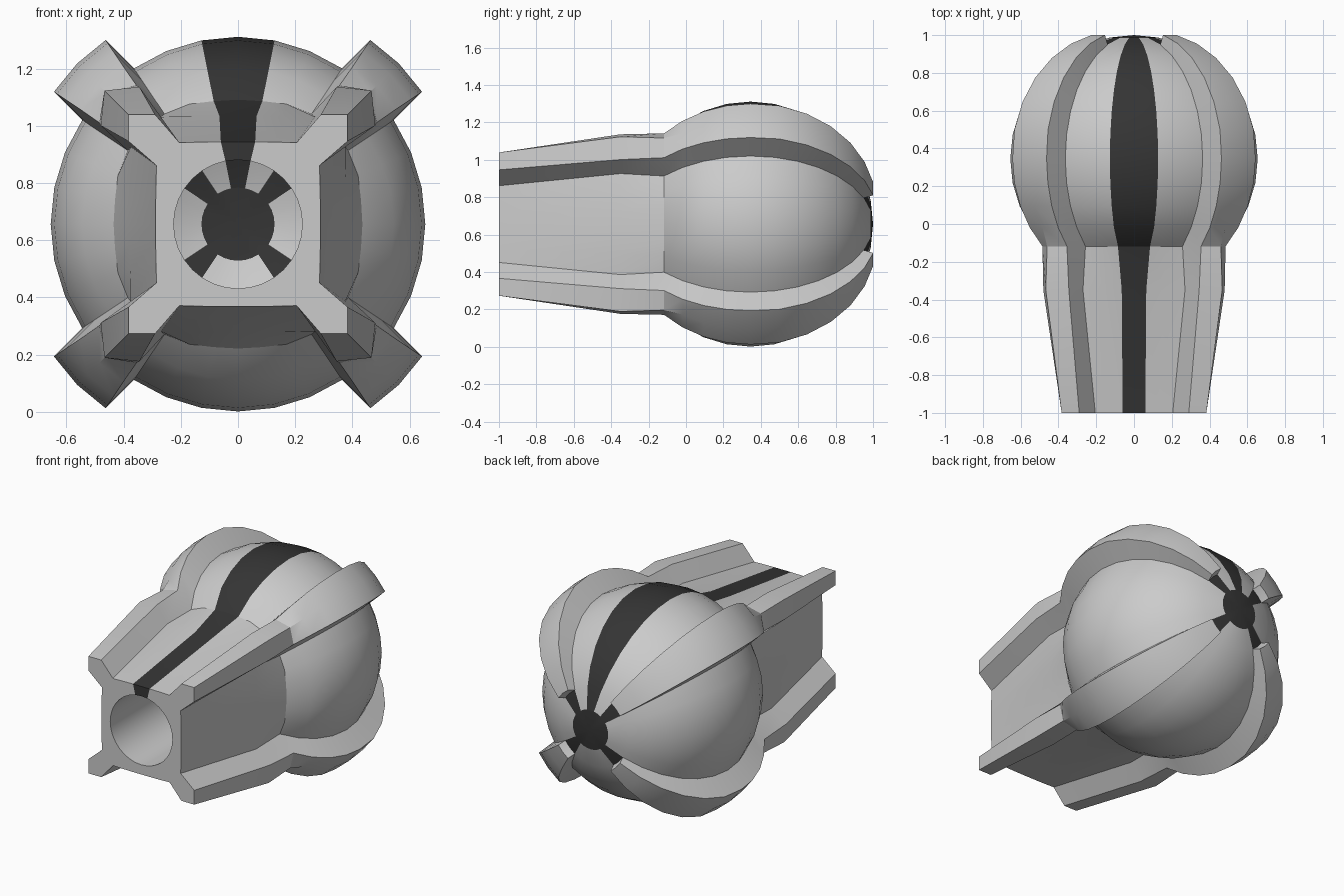
import bpy, bmesh
from math import sin, cos, pi, radians

if "Cube" in bpy.data.objects:
    bpy.data.objects.remove(bpy.data.objects["Cube"])

R, CY, CZ = 0.655, 0.345, 0.656      # bulb radius, centre y, axis height
STEP = radians(11.25)                # 32 sides around the y axis
BORE = 0.225

dark = bpy.data.materials.new("dark_grey")
dark.diffuse_color = (0.035, 0.035, 0.035, 1)
dark.use_nodes = True
dark.node_tree.nodes["Principled BSDF"].inputs["Base Color"].default_value = dark.diffuse_color


def place(k, uv, y):
    """Turn a one-eighth section point into a position on column k."""
    k %= 32
    u, v = uv
    n = k // 8
    if k % 8 > 4:
        n, u = n + 1, -u
    c, s = cos(n * pi / 2), sin(n * pi / 2)
    return (u * c + v * s, y, CZ + v * c - u * s)


def fold(k):
    return min(k % 8, 8 - k % 8)


def circle(r):
    return [(r * sin(j * STEP), r * cos(j * STEP)) for j in range(5)]


# Body stations from back to front: (y, five section points from side middle to diagonal)
stations = [(CY + R * cos(i * STEP), circle(R * sin(i * STEP))) for i in range(1, 12)]
stations += [
    (-0.118, [(0, .435), (.085, .43), (.17, .42), (.257, .385), (.327, .327)]),
    (-0.35, [(0, .378), (.065, .378), (.16, .377), (.27, .375), (.325, .325)]),
    (-1.0, [(0, .288), (.06, .288), (.13, .287), (.205, .285), (.245, .245)])]

# Rib crest stations: (y, corner point, ridge point), starting at the second ring
crest = []
for i in range(2, 12):
    t = i * STEP
    rear = i < 8
    h = 0.055 + 0.09 * sin((t - 2 * STEP) / (6 * STEP) * pi / 2) if rear else 0.14
    d = h * 0.7071 * (sin(t) if rear else 1)
    y, sec = stations[i - 1]
    crest.append((y + (h * cos(t) if rear else 0),
                  (sec[3][0] + d, sec[3][1] + d), (sec[4][0] + d, sec[4][1] + d)))
crest += [(-0.118, (.355, .485), (.46, .46)),
          (-0.35, (.345, .48), (.467, .467)),
          (-1.0, (.29, .383), (.383, .383))]


def body(i, k):
    return place(k, stations[i][1][fold(k)], stations[i][0])


def top(i, k):
    y, corner, ridge = crest[i]
    return place(k, ridge if fold(k) == 4 else corner, y)


def bore(k, y):
    return place(k, circle(BORE)[fold(k)], y)


def strip(columns):
    """Quads between neighbouring columns of points."""
    return [(a[i], a[i + 1], b[i + 1], b[i])
            for a, b in zip(columns, columns[1:]) for i in range(len(a) - 1)]


def build(name, faces, mat=None):
    bm = bmesh.new()
    for f in faces:
        bm.faces.new([bm.verts.new(p) for p in f])
    bmesh.ops.remove_doubles(bm, verts=bm.verts, dist=1e-5)
    me = bpy.data.meshes.new(name)
    bm.to_mesh(me)
    bm.free()
    ob = bpy.data.objects.new(name, me)
    bpy.context.collection.objects.link(ob)
    if mat:
        me.materials.append(mat)
    bpy.context.view_layer.objects.active = ob
    ob.select_set(True)
    bpy.ops.object.shade_smooth_by_angle(angle=radians(25))
    ob.select_set(False)
    return ob


N = len(stations)


def full_column(k):
    return [body(i, k) for i in range(N)]


# Shell panels between the ribs, leaving out the top stripe
panels = []
for a, b in [(1, 3), (5, 11), (13, 19), (21, 27), (29, 31)]:
    panels += strip([full_column(k) for k in range(a, b + 1)])
build("shell_panels", panels)

# Dark stripe along the top, running over onto the front face
build("top_stripe", strip([full_column(k) + [bore(k, -1)] for k in (31, 32, 33)]), dark)

# Four raised diagonal ribs with closed ends
for n, m in enumerate((4, 12, 20, 28)):
    ks = (m - 1, m, m + 1)
    base = [[body(i, k) for i in range(1, N)] for k in ks]
    tops = [[top(i, k) for i in range(len(crest))] for k in ks]
    faces = strip([base[0]] + tops + [base[2]])
    faces += strip([[b[0], t[0]] for b, t in zip(base, tops)])
    faces += strip([[t[-1], b[-1]] for b, t in zip(base, tops)])
    build(f"rib_{n + 1}", faces)

# Dark rear disc with four short arms
pole = (0, CY + R, CZ)
rear = [(pole, body(0, k), body(0, k + 1)) for k in range(32)]
for m in (4, 12, 20, 28):
    rear += strip([[body(0, k), body(1, k)] for k in (m - 1, m, m + 1)])
build("rear_disc", rear, dark)

# Front face around the opening
build("front_face", strip([[body(N - 1, k), bore(k, -1)] for k in range(1, 32)]))

# Inner wall of the opening
build("bore_wall", strip([[bore(k, -1), bore(k, -0.118)] for k in range(33)]))
